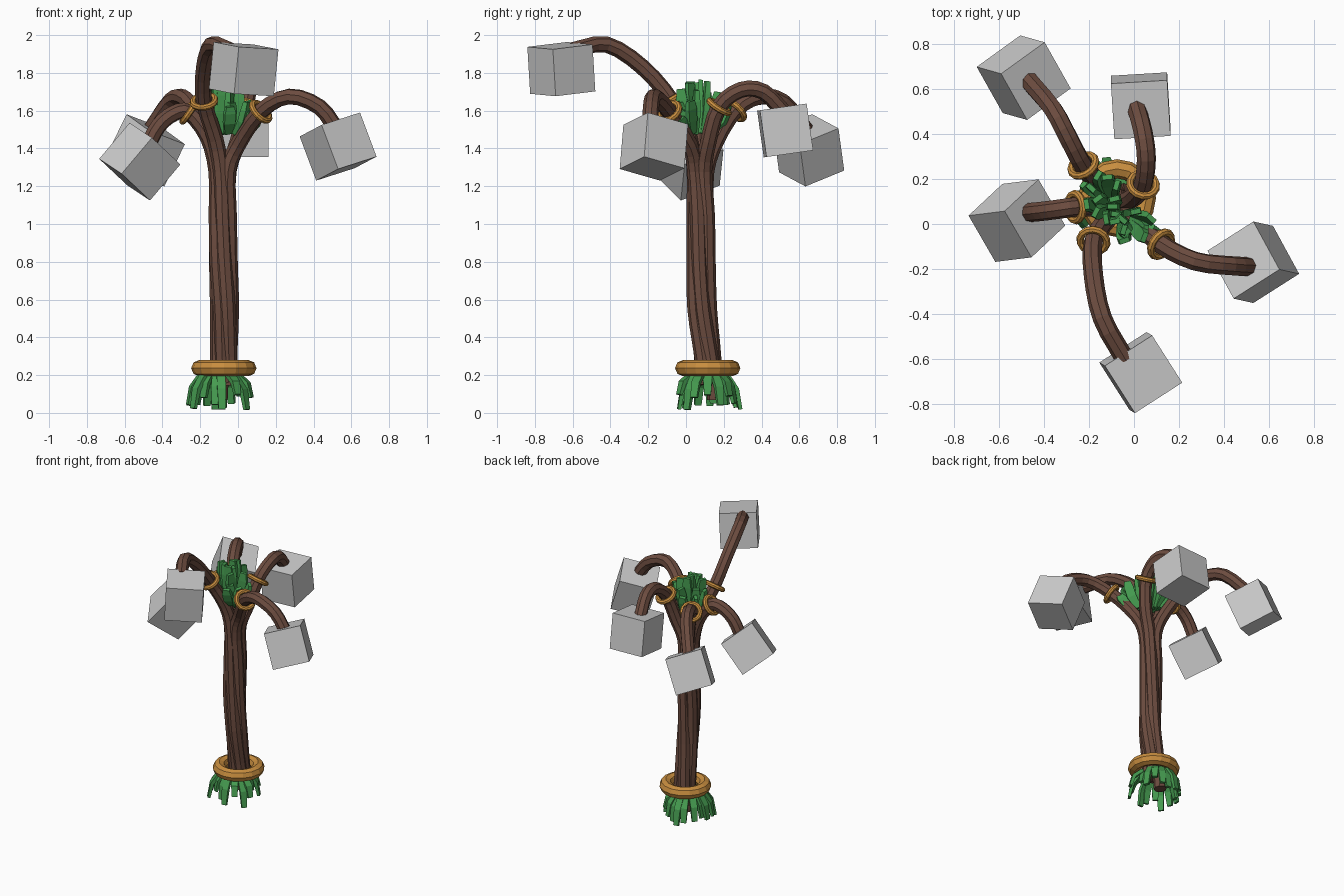
import bpy, bmesh, math, random
from mathutils import Vector, Matrix

if "Cube" in bpy.data.objects:
    bpy.data.objects.remove(bpy.data.objects["Cube"])

random.seed(4)


def material(name, color):
    m = bpy.data.materials.new(name)
    m.diffuse_color = (*color, 1)
    m.use_nodes = True
    m.node_tree.nodes["Principled BSDF"].inputs["Base Color"].default_value = m.diffuse_color
    return m


BARK = material("bark", (0.15, 0.072, 0.05))
GREEN = material("green", (0.06, 0.33, 0.08))
GOLD = material("gold", (0.58, 0.27, 0.05))


def finish(name, bm, mat=None):
    bmesh.ops.recalc_face_normals(bm, faces=bm.faces[:])
    me = bpy.data.meshes.new(name)
    bm.to_mesh(me)
    bm.free()
    if mat:
        me.materials.append(mat)
    ob = bpy.data.objects.new(name, me)
    bpy.context.collection.objects.link(ob)
    return ob


def smooth_path(pts, steps):
    """Catmull-Rom curve through the points."""
    p = [Vector(q) for q in pts]
    p = [2 * p[0] - p[1]] + p + [2 * p[-1] - p[-2]]
    out = []
    for a, b, c, d in zip(p, p[1:], p[2:], p[3:]):
        for i in range(steps):
            t = i / steps
            out.append(0.5 * (2 * b + (c - a) * t + (2 * a - 5 * b + 4 * c - d) * t ** 2
                              + (3 * b - a - 3 * c + d) * t ** 3))
    return out + [p[-2]]


def sweep(bm, path, profile, side, scales=None):
    """Carry a closed 2D profile along a path, with flat end caps."""
    rings, side = [], Vector(side)
    for i, p in enumerate(path):
        t = (path[min(i + 1, len(path) - 1)] - path[max(i - 1, 0)]).normalized()
        side = (side - t * side.dot(t)).normalized()
        up = t.cross(side)
        k = scales[i] if scales else 1
        rings.append([bm.verts.new(p + (side * u + up * v) * k) for u, v in profile])
    n = len(profile)
    for a, b in zip(rings, rings[1:]):
        for j in range(n):
            bm.faces.new((a[j], a[(j + 1) % n], b[(j + 1) % n], b[j]))
    bm.faces.new(rings[0][::-1])
    bm.faces.new(rings[-1])


def ring(name, loc, axis, major, minor, segs):
    bpy.ops.mesh.primitive_torus_add(major_radius=major, minor_radius=minor,
                                     major_segments=segs, minor_segments=8)
    ob = bpy.context.object
    ob.name = name
    ob.matrix_world = Matrix.Translation(loc) @ Vector(axis).to_track_quat('Z', 'Y').to_matrix().to_4x4()
    ob.data.materials.append(GOLD)


def hanging_box(name, center, down, edge, s=0.25):
    """Cube given by its down axis and the heading of one edge."""
    d = Vector(down)
    e = Vector((*edge, -(edge[0] * d.x + edge[1] * d.y) / d.z)).normalized()
    d.normalize()
    m = Matrix((e, d.cross(e), d)).transposed().to_4x4()
    bm = bmesh.new()
    bmesh.ops.create_cube(bm, size=s, matrix=Matrix.Translation(center) @ m)
    finish(name, bm)


# Each limb: angle in trunk, foot height, points (second one carries the ring), box data
LIMBS = {
    "right": (-50, 0.17, [(0.0, 0.02, 1.42), (0.12, -0.09, 1.595), (0.27, -0.165, 1.675),
                          (0.43, -0.185, 1.62), (0.53, -0.19, 1.49)],
              (0.53, -0.17, 1.41), (0.09, -0.02, -0.24), (0.116, -0.213)),
    "front": (240, 0.15, [(-0.12, 0.02, 1.45), (-0.18, -0.075, 1.65), (-0.18, -0.23, 1.83),
                          (-0.14, -0.42, 1.95), (-0.04, -0.6, 1.92)],
              (0.03, -0.66, 1.82), (-0.025, 0.015, -0.25), (0.14, -0.22)),
    "left": (180, 0.16, [(-0.16, 0.075, 1.46), (-0.26, 0.075, 1.59), (-0.34, 0.065, 1.585),
                         (-0.42, 0.055, 1.52), (-0.48, 0.05, 1.41)],
             (-0.52, 0.015, 1.33), (-0.16, -0.02, -0.19), (0.16, 0.15)),
    "back_left": (125, 0.16, [(-0.14, 0.16, 1.44), (-0.225, 0.26, 1.6), (-0.29, 0.38, 1.67),
                              (-0.36, 0.51, 1.65), (-0.47, 0.64, 1.49)],
                  (-0.49, 0.65, 1.39), (-0.107, 0.03, -0.22), (0.12, -0.213)),
    "back": (40, 0.07, [(0.0, 0.12, 1.44), (0.04, 0.175, 1.62), (0.055, 0.29, 1.71),
                        (0.04, 0.41, 1.70), (0.01, 0.52, 1.59)],
             (0.03, 0.525, 1.495), (0.0, 0.035, -0.247), (0.25, 0.015)),
}

# Twisted trunk strands that open into arched branches
OCT = [(0.043 * math.cos(a), 0.043 * math.sin(a)) for a in [math.tau * i / 8 for i in range(8)]]
CORE = [(-0.072, 0.125, 0.0), (-0.075, 0.115, 0.3), (-0.072, 0.085, 0.55),
        (-0.075, 0.078, 0.8), (-0.075, 0.08, 1.05), (-0.075, 0.075, 1.28)]
for name, (ang, foot, pts, box, down, edge) in LIMBS.items():
    trunk = []
    for x, y, z in CORE:
        z = max(z, foot)
        a = math.radians(ang) + (1.28 - z) * 1.3
        r = 0.036 + random.uniform(-0.006, 0.005)
        trunk.append((x + r * math.cos(a), y + r * math.sin(a), z))
    bm = bmesh.new()
    sweep(bm, smooth_path(trunk + pts, 3), OCT, (1, 0, 0))
    finish("branch_" + name, bm, BARK)
    ring("branch_ring_" + name, pts[1], Vector(pts[2]) - Vector(pts[0]), 0.06, 0.017, 14)
    hanging_box("hanging_box_" + name, box, down, edge)

# Large ring round the foot
ring("foot_ring", (-0.075, 0.115, 0.237), (0, 0, 1), 0.13, 0.043, 16)


def strip(w, t):
    return [(-w, -t), (w, -t), (w, t), (-w, t)]


# Drooping leaf strips under the foot ring
bm = bmesh.new()
for i in range(18):
    a = math.tau * i / 18 + random.uniform(-0.12, 0.12)
    out = Vector((math.cos(a), math.sin(a), 0))
    c = Vector((-0.1, 0.115, 0))
    reach, low = random.uniform(0.125, 0.185), random.uniform(0.015, 0.1)
    prof = [(0.04, 0.205), (0.6 * reach, 0.2), (0.88 * reach, 0.5 * (0.19 + low) + 0.02), (reach, low)]
    path = [c + out * r + Vector((0, 0, z)) for r, z in prof]
    sweep(bm, path, strip(0.021, 0.011), (-out.y, out.x, 0), [0.8, 1.1, 1.1, 0.85])
finish("foot_leaves", bm, GREEN)

# Upright crown leaves, spread along a diagonal
bm = bmesh.new()
diag, across = Vector((0.72, -0.7, 0)), Vector((0.7, 0.72, 0))
for i in range(22):
    u = -1 + 2 * i / 21
    v = random.uniform(-1, 1)
    base = Vector((-0.075, 0.06, 1.48)) + diag * u * 0.09 + across * v * 0.03
    h = 0.33 - 0.17 * abs(u) - random.uniform(0, 0.09)
    lean = diag * u * 0.085 + across * v * 0.045
    path = [base, base + lean * 0.7 + Vector((0, 0, h * 0.4)),
            base + lean + Vector((0, 0, h * 0.75)), base + lean * 1.15 + Vector((0, 0, h))]
    a = random.uniform(0, math.tau)
    sweep(bm, path, strip(0.028, 0.014), (math.cos(a), math.sin(a), 0), [0.7, 1.1, 1.1, 0.8])
finish("crown_leaves", bm, GREEN)
